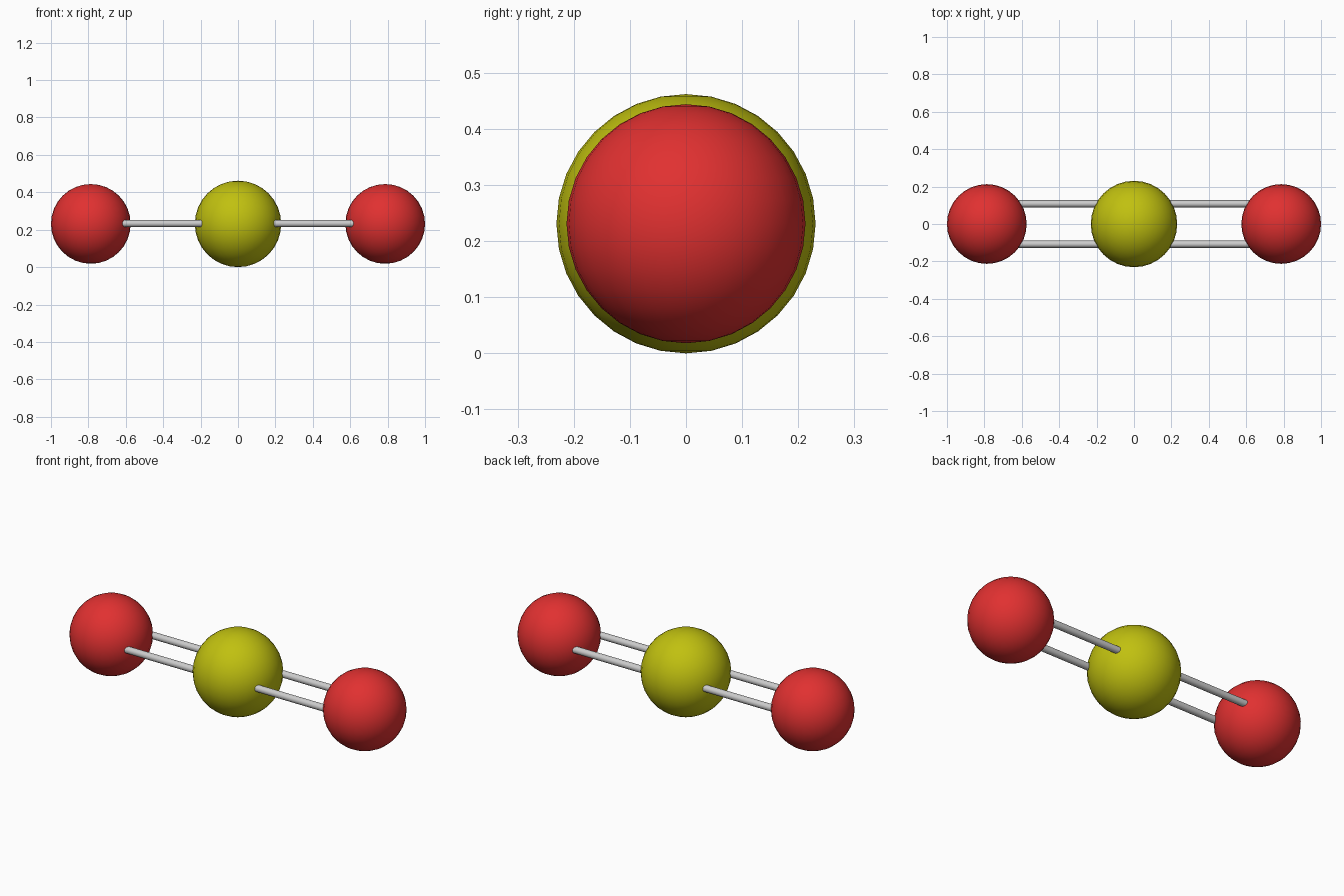
import bpy
from math import pi

if "Cube" in bpy.data.objects:
    bpy.data.objects.remove(bpy.data.objects["Cube"])

Z = 0.231          # height of the molecule axis
R_MID, R_END = 0.231, 0.213
X_END = 1.0 - R_END


def material(name, rgb):
    m = bpy.data.materials.new(name)
    m.diffuse_color = (*rgb, 1)
    m.use_nodes = True
    m.node_tree.nodes["Principled BSDF"].inputs["Base Color"].default_value = m.diffuse_color
    return m


def atom(name, x, r, mat):
    bpy.ops.mesh.primitive_uv_sphere_add(segments=32, ring_count=16, radius=r, location=(x, 0, Z))
    ob = bpy.context.object
    ob.name = name
    ob.data.materials.append(mat)
    bpy.ops.object.shade_smooth()


def bond(name, side, y):
    # rod reaching from inside the middle ball to inside an end ball
    bpy.ops.mesh.primitive_cylinder_add(vertices=16, radius=0.019, depth=0.56,
                                        location=(side * 0.405, y, Z + 0.002),
                                        rotation=(0, pi / 2, 0))
    bpy.context.object.name = name
    bpy.ops.object.shade_smooth_by_angle()


yellow = material("yellow", (0.53, 0.53, 0.005))
red = material("red", (0.75, 0.03, 0.03))

# balls
atom("middle_ball", 0, R_MID, yellow)
for label, s in (("left", -1), ("right", 1)):
    atom(label + "_ball", s * X_END, R_END, red)
    # double rods
    bond(label + "_front_rod", s, -0.108)
    bond(label + "_back_rod", s, 0.108)
